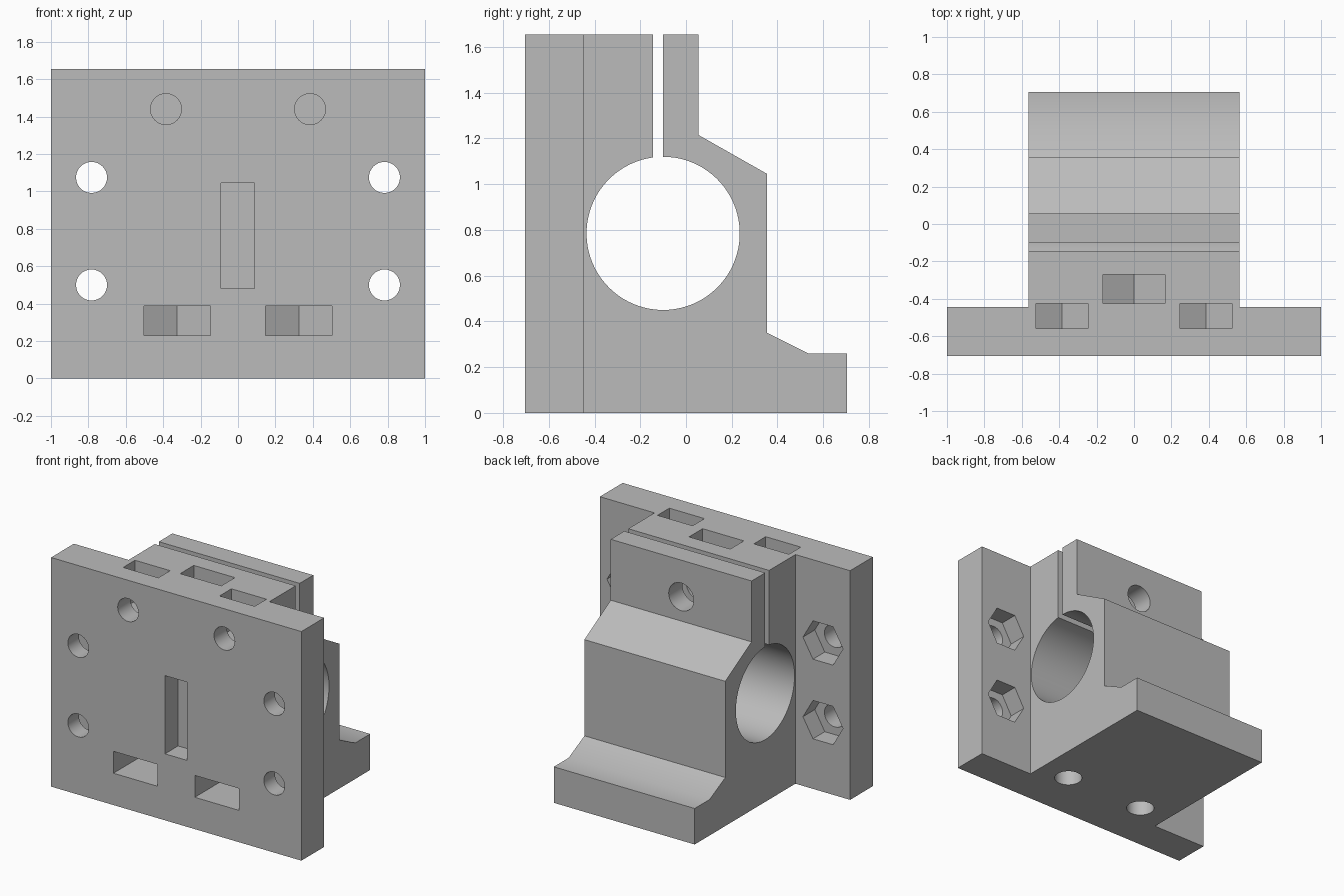
import bpy
from math import sin, cos, pi, sqrt, asin
from mathutils import Vector

if "Cube" in bpy.data.objects:
    bpy.data.objects.remove(bpy.data.objects["Cube"], do_unlink=True)

HEIGHT = 1.655
FRONT, PLATE_BACK, REAR = -0.705, -0.445, 0.705


def prism(name, outline, axis, start, end):
    """Extrude a 2D outline along x, y or z; outline holds the other two axes in order."""
    k = "xyz".index(axis)

    def place(point, depth):
        co = list(point)
        co.insert(k, depth)
        return Vector(co)

    n = len(outline)
    verts = [place(p, d) for d in (start, end) for p in outline]
    faces = [list(range(n))[::-1], list(range(n, 2 * n))]
    faces += [[i, (i + 1) % n, n + (i + 1) % n, n + i] for i in range(n)]
    mesh = bpy.data.meshes.new(name)
    mesh.from_pydata(verts, [], faces)
    obj = bpy.data.objects.new(name, mesh)
    bpy.context.collection.objects.link(obj)
    # Make all normals point outward
    bpy.context.view_layer.objects.active = obj
    bpy.ops.object.select_all(action='DESELECT')
    obj.select_set(True)
    bpy.ops.object.mode_set(mode='EDIT')
    bpy.ops.mesh.select_all(action='SELECT')
    bpy.ops.mesh.normals_make_consistent(inside=False)
    bpy.ops.object.mode_set(mode='OBJECT')
    return obj


def combine(target, other, operation):
    """Apply a boolean and discard the second object."""
    other.hide_render = True
    mod = target.modifiers.new("combine", 'BOOLEAN')
    mod.operation, mod.solver, mod.object = operation, 'EXACT', other
    bpy.ops.object.select_all(action='DESELECT')
    bpy.context.view_layer.objects.active = target
    target.select_set(True)
    bpy.ops.object.modifier_apply(modifier=mod.name)
    bpy.data.objects.remove(other, do_unlink=True)


def rect(a0, a1, b0, b1):
    return [(a0, b0), (a1, b0), (a1, b1), (a0, b1)]


def ring(a, b, radius, sides):
    return [(a + radius * cos(2 * pi * i / sides), b + radius * sin(2 * pi * i / sides))
            for i in range(sides)]


def nut_slot(a, b, radius, mouth, point):
    """Straight slot ending in half a hexagon; point is the direction of its tip."""
    f = radius * sqrt(3) / 2
    return [(a - f, mouth), (a - f, b + point * radius / 2), (a, b + point * radius),
            (a + f, b + point * radius / 2), (a + f, mouth)]


# Clamp body: one outline running round the base, the bore and the clamping gap
bore_y, bore_z, bore_r = -0.10, 0.785, 0.335
gap_front, gap_back = -0.145, -0.10
a0 = pi / 2
a1 = pi / 2 + asin((bore_y - gap_front) / bore_r) - 2 * pi
steps = 80
bore = [(bore_y + bore_r * cos(a0 + (a1 - a0) * i / steps),
         bore_z + bore_r * sin(a0 + (a1 - a0) * i / steps)) for i in range(steps + 1)]
outline = [(PLATE_BACK, 0), (REAR, 0), (REAR, 0.26), (0.535, 0.26), (0.355, 0.35),
           (0.355, 1.045), (0.055, 1.215), (0.055, HEIGHT), (gap_back, HEIGHT)]
outline += bore + [(gap_front, HEIGHT), (PLATE_BACK, HEIGHT)]
body = prism("bearing_clamp_bracket", outline, "x", -0.563, 0.563)

# Mounting plate
plate = prism("mounting_plate", rect(-1, 1, 0, HEIGHT), "y", FRONT, PLATE_BACK)
combine(body, plate, 'UNION')

cutters = []
for side in (-1, 1):
    # Plate bolt holes with hexagonal nut pockets behind
    for z in (0.5, 1.075):
        cutters.append(prism("bolt_hole", ring(side * 0.783, z, 0.083, 32), "y", -0.8, -0.4))
        cutters.append(prism("nut_pocket", ring(side * 0.783, z, 0.16, 6), "y", -0.58, -0.4))
    # Upper front screws and the nut slots dropped in from the top
    x = side * 0.385
    cutters.append(prism("upper_screw_hole", ring(x, 1.44, 0.083, 32), "y", -0.8, -0.38))
    cutters.append(prism("upper_nut_slot", nut_slot(x, 1.44, 0.162, 1.8, -1), "y", -0.56, -0.425))
    # Base screws and the nut slots entered from the front
    x = side * 0.325
    cutters.append(prism("base_screw_hole", ring(x, -0.32, 0.095, 32), "z", -0.1, 0.46))
    cutters.append(prism("base_nut_slot", nut_slot(x, -0.32, 0.204, -0.8, 1), "z", 0.23, 0.388))

# Clamp screw, its nut slot and the shallow front recess
cutters.append(prism("clamp_screw_hole", ring(0, 1.39, 0.1, 32), "y", -0.5, 0.2))
cutters.append(prism("clamp_nut_slot", nut_slot(0, 1.39, 0.19, 1.8, -1), "y", -0.425, -0.27))
cutters.append(prism("front_recess", rect(-0.09, 0.087, 0.48, 1.045), "y", -0.8, -0.555))
for cutter in cutters:
    combine(body, cutter, 'DIFFERENCE')

# Single plain grey finish
grey = bpy.data.materials.new("plain_grey")
grey.use_nodes = True
colour = (0.5, 0.5, 0.5, 1)
grey.diffuse_color = colour
grey.node_tree.nodes["Principled BSDF"].inputs["Base Color"].default_value = colour
body.data.materials.clear()
body.data.materials.append(grey)
for face in body.data.polygons:
    face.material_index = 0

bpy.ops.object.select_all(action='DESELECT')
body.select_set(True)
bpy.context.view_layer.objects.active = body
bpy.ops.object.shade_smooth_by_angle(angle=0.5)
